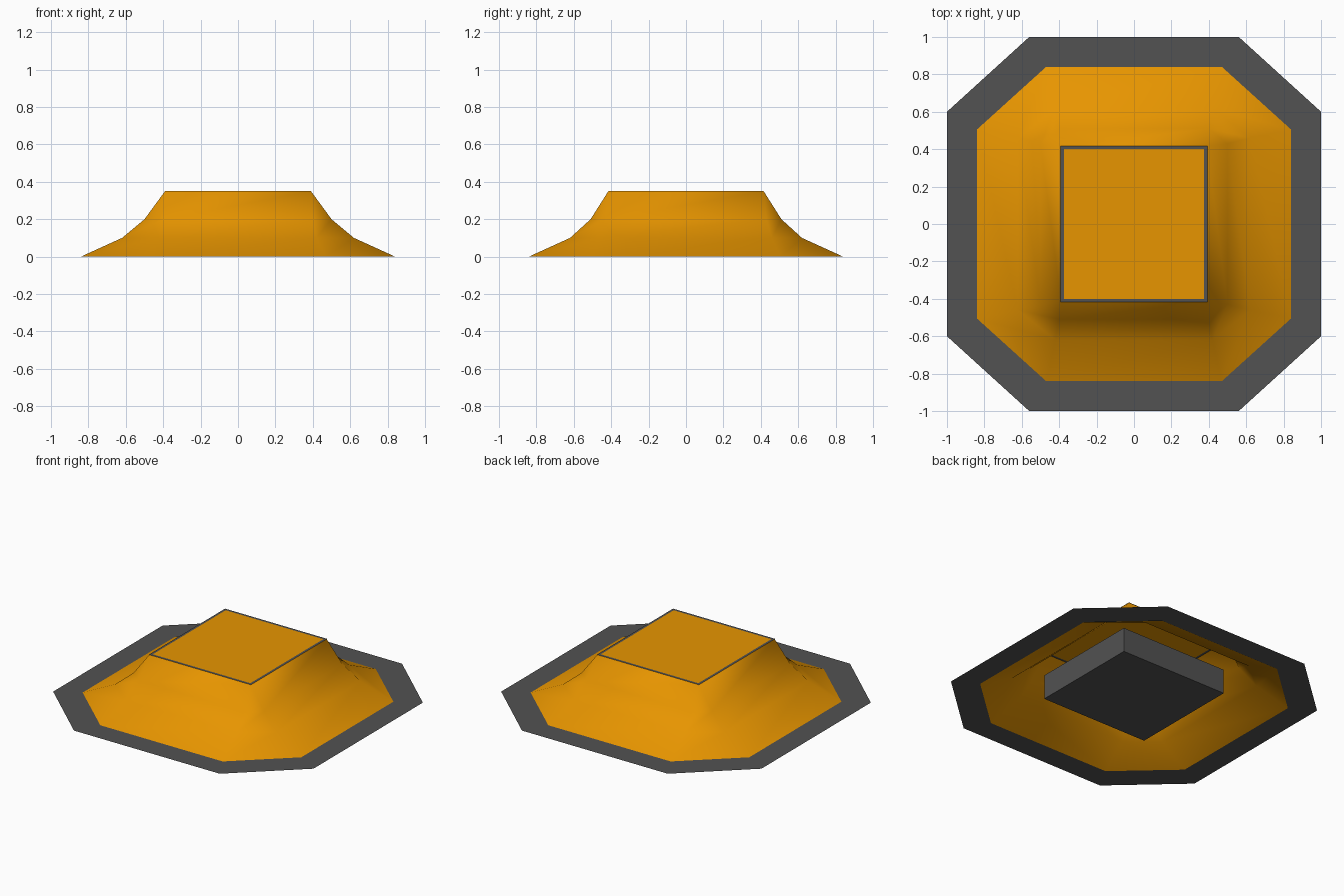
import bpy, bmesh

if "Cube" in bpy.data.objects:
    bpy.data.objects.remove(bpy.data.objects["Cube"])


def material(name, rgb):
    m = bpy.data.materials.new(name)
    m.diffuse_color = (*rgb, 1)
    m.use_nodes = True
    m.node_tree.nodes["Principled BSDF"].inputs["Base Color"].default_value = m.diffuse_color
    return m


orange = material("orange_paint", (0.80, 0.30, 0.0))
dark = material("dark_grey", (0.085, 0.085, 0.085))


def octagon(hx, hy, cx, cy, z):
    """Chamfered rectangle: half sizes hx, hy; flat edges end at cx and cy."""
    return [(cx, -hy, z), (hx, -cy, z), (hx, cy, z), (cx, hy, z),
            (-cx, hy, z), (-hx, cy, z), (-hx, -cy, z), (-cx, -hy, z)]


def rect(hx, hy, z):
    return [(hx, -hy, z), (hx, hy, z), (-hx, hy, z), (-hx, -hy, z)]


def loft(name, loops, mat, cap=False, smooth=False):
    """Bridge successive loops with quads, optionally capping the last loop."""
    bm = bmesh.new()
    rings = [[bm.verts.new(p) for p in loop] for loop in loops]
    n = len(rings[0])
    for a, b in zip(rings, rings[1:]):
        for i in range(n):
            j = (i + 1) % n
            bm.faces.new((a[i], a[j], b[j], b[i]))
    if cap:
        bm.faces.new(rings[-1])
    bmesh.ops.remove_doubles(bm, verts=bm.verts[:], dist=0.0005)
    for f in bm.faces:
        f.smooth = smooth
    me = bpy.data.meshes.new(name)
    bm.to_mesh(me)
    bm.free()
    me.materials.append(mat)
    ob = bpy.data.objects.new(name, me)
    bpy.context.collection.objects.link(ob)
    return ob


# Flat octagonal border on the ground
loft("ground_border", [octagon(1, 1, 0.56, 0.6, 0),
                       octagon(0.84, 0.84, 0.47, 0.505, 0)], dark)

# Flared skirt rising from octagon to rectangle
loft("flared_skirt", [octagon(0.84, 0.84, 0.47, 0.505, 0),
                      octagon(0.62, 0.62, 0.42, 0.46, 0.10),
                      octagon(0.50, 0.51, 0.40, 0.43, 0.20),
                      octagon(0.39, 0.415, 0.39, 0.415, 0.35)],
     orange, smooth=True)

# Thin dark frame around the top, and the top plate inside it
loft("top_frame", [rect(0.392, 0.418, 0.35), rect(0.375, 0.40, 0.35)], dark)
loft("top_plate", [rect(0.375, 0.40, 0.35)], orange, cap=True)

# Box underneath, standing on the ground
bpy.ops.mesh.primitive_cube_add(size=1, location=(0, 0, 0.085))
box = bpy.context.object
box.name = "base_box"
box.scale = (0.82, 0.78, 0.17)
box.data.materials.append(dark)
